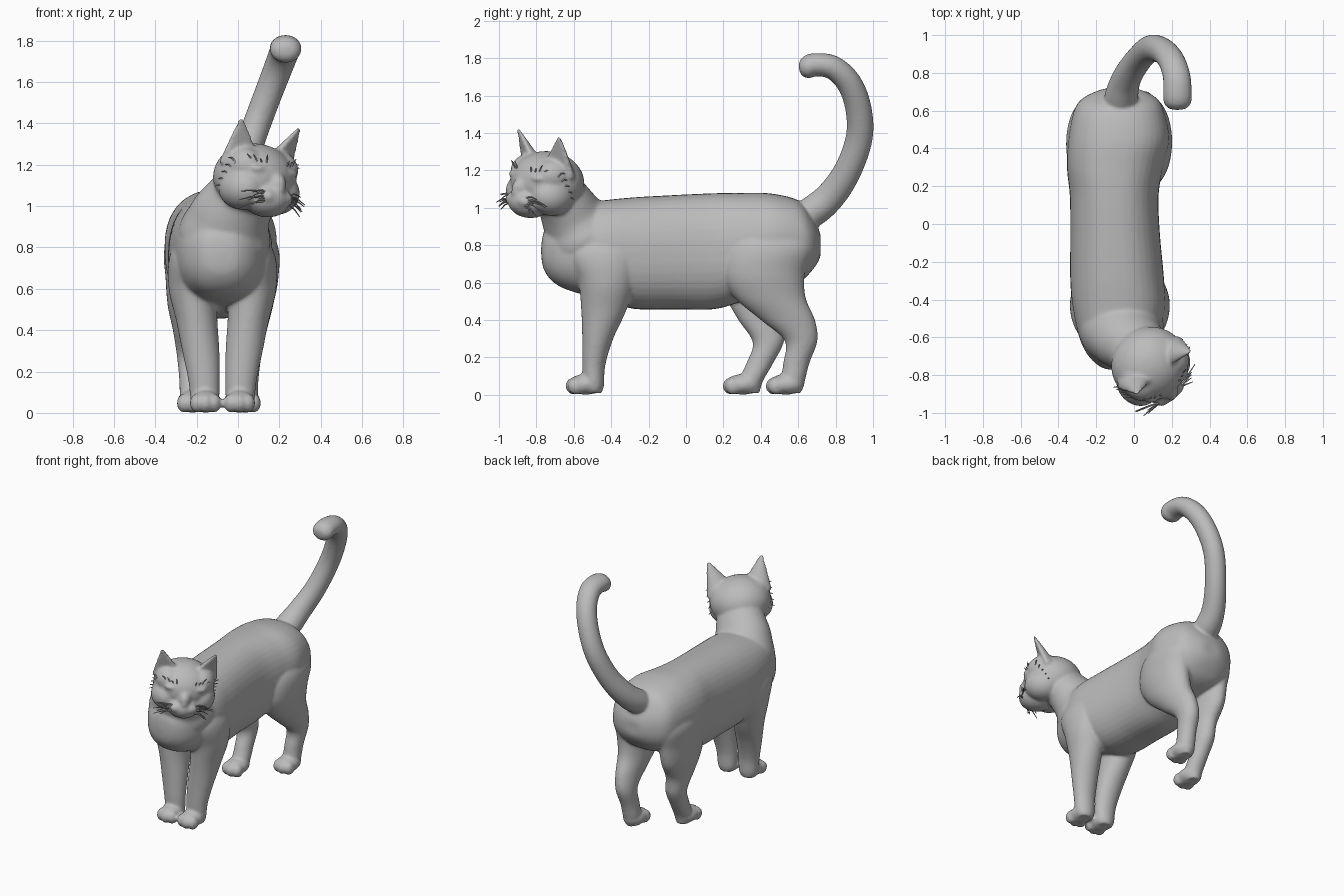
import bpy, bmesh, math, random
from mathutils import Vector, Matrix

cube = bpy.data.objects.get("Cube")
if cube:
    bpy.data.objects.remove(cube)
random.seed(4)

grey = bpy.data.materials.new("plain grey")
grey.use_nodes = True
grey.diffuse_color = (0.5, 0.5, 0.5, 1)
grey.node_tree.nodes["Principled BSDF"].inputs["Base Color"].default_value = (0.5, 0.5, 0.5, 1)


def add_object(name, bm):
    bmesh.ops.recalc_face_normals(bm, faces=bm.faces)
    mesh = bpy.data.meshes.new(name)
    bm.to_mesh(mesh)
    bm.free()
    mesh.materials.append(grey)
    obj = bpy.data.objects.new(name, mesh)
    bpy.context.collection.objects.link(obj)
    return obj


def spline(rows, steps=6):
    """Smooth curve through rows of any length."""
    rows = [Vector(r) for r in rows]
    ends = [rows[0]] + rows + [rows[-1]]
    out = []
    for a, b, c, d in zip(ends, ends[1:], ends[2:], ends[3:]):
        for i in range(steps):
            t = i / steps
            out.append(b + (c - a) * (t / 2) + (a * 2 - b * 5 + c * 4 - d) * (t * t / 2)
                       + (b * 3 - a - c * 3 + d) * (t ** 3 / 2))
    return out + [rows[-1]]


def tube(bm, rows, axis=None, square=1.0, sides=40, thinnest=.004):
    """Loft of rings; each row is x, y, z, half width, half depth."""
    rows = spline(rows)
    rings = []
    for i, row in enumerate(rows):
        mid = Vector(row[:3])
        along = axis or (Vector(rows[min(i + 1, len(rows) - 1)][:3])
                         - Vector(rows[max(i - 1, 0)][:3])).normalized()
        u = (Vector((1, 0, 0)) - along * along.x).normalized()
        v = along.cross(u)
        ring = []
        for k in range(sides):
            a = math.tau * k / sides
            c, s = math.cos(a), math.sin(a)
            ring.append(bm.verts.new(
                mid + u * (max(row[3], thinnest) * math.copysign(abs(c) ** square, c))
                + v * (max(row[4], thinnest) * math.copysign(abs(s) ** square, s))))
        rings.append(ring)
    for a, b in zip(rings, rings[1:]):
        for k in range(sides):
            bm.faces.new((a[k], a[k - 1], b[k - 1], b[k]))
    bm.faces.new(rings[0])
    bm.faces.new(rings[-1])


def ball(bm, place, size, frame=Matrix()):
    bmesh.ops.create_uvsphere(bm, u_segments=32, v_segments=20, radius=1, matrix=frame
                              @ Matrix.Translation(place) @ Matrix.Diagonal((*size, 1)))


def paw(bm, x, y):
    ball(bm, (x, y, .056), (.074, .098, .055))
    for k in (-1, 0, 1):
        ball(bm, (x + k * .04, y - .065 + abs(k) * .012, .047), (.036, .044, .046))


Y, Z = Vector((0, 1, 0)), Vector((0, 0, 1))
cat = bmesh.new()

# Torso from chest to rump
tube(cat, [(-.08, -.775, .77, .01, .01), (-.08, -.76, .77, .09, .1),
           (-.08, -.7, .77, .16, .175), (-.08, -.6, .785, .21, .235),
           (-.08, -.44, .775, .245, .265), (-.09, -.28, .758, .248, .298),
           (-.1, -.05, .763, .237, .306), (-.105, .15, .768, .235, .31),
           (-.1, .3, .79, .255, .29), (-.08, .45, .815, .268, .262), (-.08, .6, .82, .238, .22),
           (-.075, .67, .81, .19, .15), (-.07, .715, .8, .09, .07), (-.07, .72, .8, .01, .01)],
     Y, .86)

# Neck rising from the shoulders and swinging to one side
tube(cat, [(-.08, -.4, .72, .1, .1), (-.07, -.53, .83, .22, .22), (-.04, -.6, .94, .2, .175),
           (.01, -.65, 1.03, .172, .148), (.065, -.71, 1.12, .15, .13)])

# Forelegs
for side in (-1, 1):
    def leg(spread):
        return -.075 + side * spread
    tube(cat, [(leg(.13), -.44, .9, .05, .1), (leg(.155), -.44, .76, .1, .18),
               (leg(.145), -.425, .6, .115, .15), (leg(.125), -.44, .45, .1, .12),
               (leg(.105), -.472, .3, .09, .083), (leg(.09), -.493, .16, .076, .062),
               (leg(.085), -.495, .05, .068, .056), (leg(.085), -.495, .01, .05, .045)], Z)
    paw(cat, leg(.082), -.535)

# Hind legs, the right one stepping forward
tube(cat, [(.06, .46, .93, .06, .1), (.085, .45, .8, .11, .22), (.08, .415, .65, .115, .22),
           (.07, .45, .52, .1, .19), (.06, .545, .4, .08, .145), (.05, .615, .29, .066, .088),
           (.04, .59, .17, .06, .07), (.035, .57, .07, .06, .065),
           (.035, .56, .01, .045, .055)], Z)
paw(cat, .035, .535)
tube(cat, [(-.22, .44, .93, .06, .1), (-.25, .43, .8, .105, .22), (-.25, .41, .65, .1, .22),
           (-.25, .41, .52, .09, .195), (-.24, .41, .4, .075, .13), (-.23, .44, .28, .066, .083),
           (-.225, .395, .17, .06, .072), (-.22, .345, .07, .06, .065),
           (-.22, .34, .01, .045, .055)], Z)
paw(cat, -.22, .305)

# Tail sweeping up to a forward hook
tube(cat, [(-.09, .52, .9, .07, .06), (-.07, .66, .97, .088, .083), (-.04, .77, 1.06, .077, .08),
           (.02, .865, 1.2, .07, .074), (.085, .927, 1.38, .068, .072),
           (.145, .92, 1.54, .068, .07), (.195, .87, 1.67, .07, .067),
           (.225, .785, 1.75, .073, .064), (.23, .69, 1.765, .076, .062),
           (.23, .645, 1.75, .073, .06), (.23, .615, 1.742, .05, .04),
           (.23, .605, 1.74, .01, .01)])

# Head, turned and slightly tilted towards the left; local -y is the facing direction
head = (Matrix.Translation((.085, -.75, 1.125)) @ Matrix.Rotation(math.radians(38), 4, 'Z')
        @ Matrix.Rotation(math.radians(7), 4, 'Y'))
ball(cat, (0, .01, .01), (.205, .195, .168), head)
ball(cat, (0, -.1, -.09), (.115, .12, .09), head)
ball(cat, (0, -.12, -.02), (.055, .1, .07), head)
ball(cat, (0, -.205, -.045), (.026, .016, .018), head)
for side in (-1, 1):
    ball(cat, (side * .105, -.035, -.05), (.108, .125, .105), head)
    ball(cat, (side * .11, -.02, .06), (.09, .12, .095), head)
    ball(cat, (side * .045, -.175, -.085), (.048, .04, .036), head)
    ball(cat, (side * .085, -.14, .045), (.055, .03, .02), head)

    # Pointed ears, round behind and nearly flat in front
    ear = bmesh.ops.create_cone(cat, segments=32, radius1=.105, radius2=.012, depth=.22,
                                cap_ends=True)["verts"]
    place = (head @ Matrix.Translation((side * .152, -.05, .175))
             @ Matrix.Rotation(side * .28, 4, 'Y') @ Matrix.Rotation(.25, 4, 'X')
             @ Matrix.Rotation(side * .35, 4, 'Z'))
    for v in ear:
        v.co.y *= .75 if v.co.y > 0 else .12
        v.co = place @ v.co

# Fuse all the parts into one smooth skin
body = add_object("cat_body", cat)
remesh = body.modifiers.new("fuse", 'REMESH')
remesh.mode = 'VOXEL'
remesh.voxel_size = .01
remesh.use_smooth_shade = True
smooth = body.modifiers.new("soften", 'SMOOTH')
smooth.factor = .5
smooth.iterations = 6


# Whiskers and fine face hairs
def hair(bm, start, end, droop):
    start, end = Vector(start), Vector(end)
    middle = (start + end) / 2 + Vector((0, 0, droop))
    rows = [(*(head @ p), r, r) for p, r in ((start, .005), (middle, .004), (end, .002))]
    tube(bm, rows, sides=5, thinnest=.002)


hairs = bmesh.new()
for side in (-1, 1):
    for k in range(8):
        lift = random.uniform(-.02, .02)
        hair(hairs, (side * .06, -.185, -.07 - k * .006),
             (side * random.uniform(.14, .21), -.18 + random.uniform(-.03, .05),
              -.065 - k * .014 + lift), .012)
    for k in range(4):
        hair(hairs, (side * (.06 + k * .02), -.15 + k * .008, .06),
             (side * (.07 + k * .03), -.165 + k * .015, .09 + random.uniform(0, .03)), .008)
    for k in range(5):
        hair(hairs, (side * .185, -.07 + k * .02, .06 - k * .03),
             (side * .22, -.05 + k * .02, .085 - k * .035), .01)
whiskers = add_object("whiskers", hairs)
for face in whiskers.data.polygons:
    face.use_smooth = True
